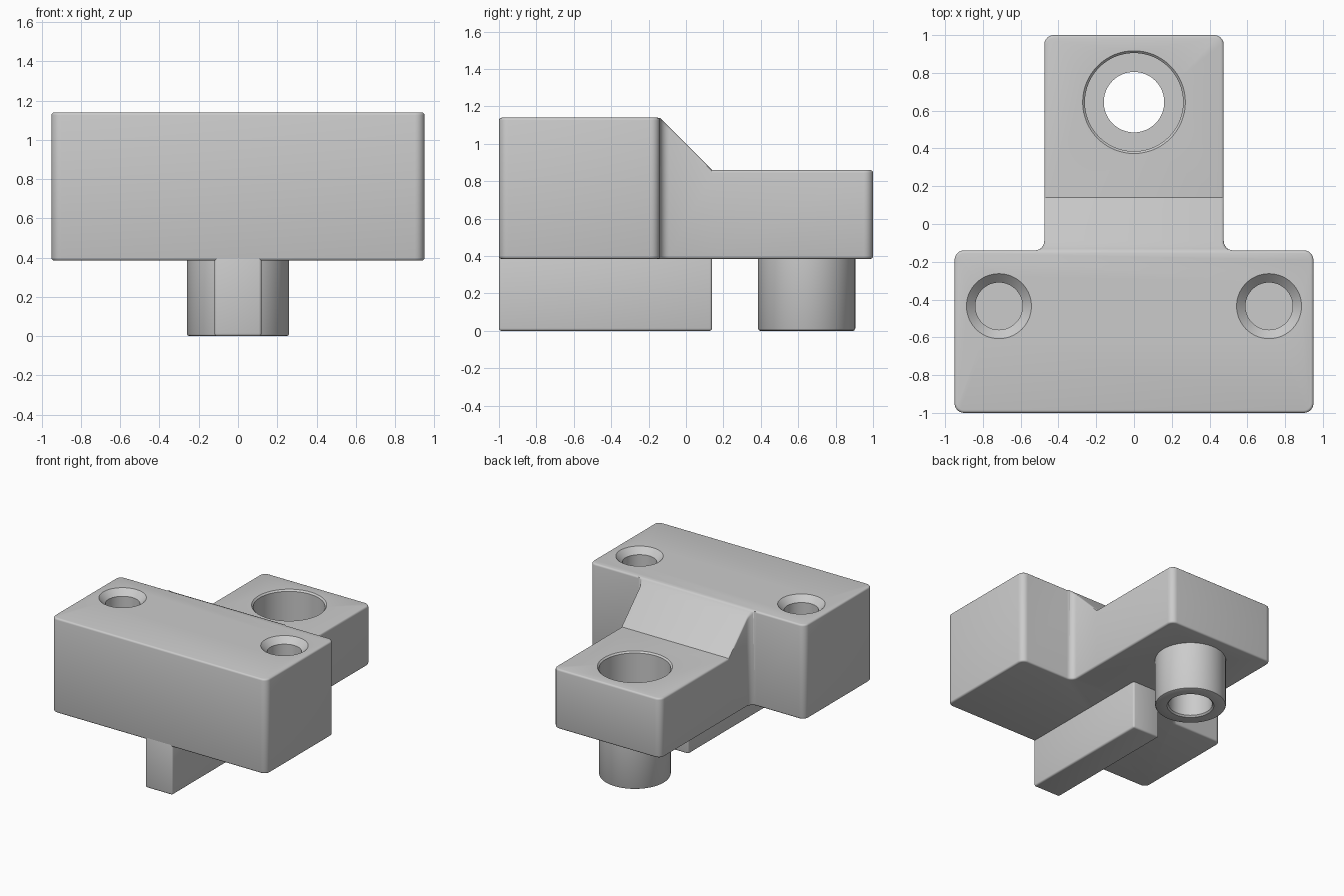
import bpy, bmesh
from math import cos, sin, pi, radians
from mathutils import Vector

default = bpy.data.objects.get("Cube")
if default:
    bpy.data.objects.remove(default, do_unlink=True)

grey = bpy.data.materials.new("plain grey")
grey.use_nodes = True
GREY = (0.6, 0.6, 0.6, 1)
grey.diffuse_color = GREY
grey.node_tree.nodes["Principled BSDF"].inputs["Base Color"].default_value = GREY

FRONT, STEP, SLOPE_END, BACK = -1, -0.14, 0.14, 1
BLOCK_X, ARM_X, RAIL_X = 0.95, 0.475, 0.12
BASE, ARM_TOP, BLOCK_TOP = 0.385, 0.86, 1.14
BORE_Y, SCREW_X, SCREW_Y = 0.645, 0.715, -0.435


def make_object(name, bm):
    bmesh.ops.recalc_face_normals(bm, faces=bm.faces)
    mesh = bpy.data.meshes.new(name)
    bm.to_mesh(mesh)
    bm.free()
    mesh.materials.append(grey)
    ob = bpy.data.objects.new(name, mesh)
    bpy.context.collection.objects.link(ob)
    return ob


def activate(ob):
    bpy.ops.object.select_all(action='DESELECT')
    ob.select_set(True)
    bpy.context.view_layer.objects.active = ob


def soften(ob):
    activate(ob)
    mod = ob.modifiers.new("soft edges", 'BEVEL')
    mod.width, mod.segments = 0.014, 3
    mod.limit_method, mod.angle_limit = 'ANGLE', radians(50)
    mod.use_clamp_overlap = False
    bpy.ops.object.modifier_apply(modifier=mod.name)


def shade(ob):
    activate(ob)
    bpy.ops.object.shade_smooth_by_angle(angle=radians(32))


def lathe(name, profile, x, y, closed=False, steps=64):
    """Revolve (radius, z) points about a vertical axis."""
    bm = bmesh.new()
    rings = [[bm.verts.new((x + r * cos(2 * pi * i / steps), y + r * sin(2 * pi * i / steps), z))
              for i in range(steps)] for r, z in profile]
    for a, b in zip(rings, rings[1:]):
        for i in range(steps):
            j = (i + 1) % steps
            bm.faces.new((a[i], a[j], b[j], b[i]))
    if closed:
        bm.faces.new(rings[0])
        bm.faces.new(rings[-1])
    return make_object(name, bm)


def cut(ob, cutter):
    activate(ob)
    mod = ob.modifiers.new("hole", 'BOOLEAN')
    mod.operation, mod.object, mod.solver = 'DIFFERENCE', cutter, 'EXACT'
    bpy.ops.object.modifier_apply(modifier=mod.name)
    bpy.data.objects.remove(cutter, do_unlink=True)


def rounded_outline(corners, radius=0.05, steps=6):
    """Round each (point, is_round) corner of a right-angled outline."""
    points = []
    for k, (p, is_round) in enumerate(corners):
        if not is_round:
            points.append(p)
            continue
        d1 = (corners[k - 1][0] - p).normalized()
        d2 = (corners[(k + 1) % len(corners)][0] - p).normalized()
        centre = p + radius * (d1 + d2)
        for i in range(steps + 1):
            t = pi / 2 * i / steps
            points.append(centre - radius * (d2 * cos(t) + d1 * sin(t)))
    return points


# Body: T-shaped outline raised to a block, a slope and a lower arm
half = [((BLOCK_X, FRONT), True), ((BLOCK_X, STEP), True), ((ARM_X, STEP), True),
        ((ARM_X, SLOPE_END), False), ((ARM_X, BACK), True)]
corners = [(Vector(p), r) for p, r in half]
corners += [(Vector((-p[0], p[1])), r) for p, r in reversed(half)]
outline = rounded_outline(corners)
bm = bmesh.new()
low = [bm.verts.new((p.x, p.y, BASE)) for p in outline]
high = [bm.verts.new((p.x, p.y, min(BLOCK_TOP, max(ARM_TOP, BLOCK_TOP + STEP - p.y))))
        for p in outline]
bm.faces.new(low)
for i in range(len(low)):
    j = (i + 1) % len(low)
    bm.faces.new((low[i], low[j], high[j], high[i]))
eps = 0.0001
bm.faces.new([v for v in high if v.co.y < STEP + eps])
bm.faces.new([v for v in high if STEP - eps < v.co.y < SLOPE_END + eps and abs(v.co.x) < 0.6])
bm.faces.new([v for v in high if v.co.y > SLOPE_END - eps])
body = make_object("body", bm)
soften(body)

# Stepped bore through the arm
cut(body, lathe("bore_cutter", [(0.16, 0.2), (0.16, 0.5), (0.26, 0.5), (0.26, ARM_TOP - 0.012),
                                (0.272, ARM_TOP), (0.272, 1)], 0, BORE_Y, True))

# Blind countersunk screw holes
for side in (-1, 1):
    cut(body, lathe("screw_cutter", [(0.125, 0.65), (0.125, BLOCK_TOP - 0.047),
                                     (0.172, BLOCK_TOP), (0.172, 1.3)],
                    side * SCREW_X, SCREW_Y, True))
shade(body)

# Rail under the block
bm = bmesh.new()
bmesh.ops.create_cube(bm, size=1)
rail_top = BASE + 0.03
for v in bm.verts:
    v.co = (v.co.x * 2 * RAIL_X, SLOPE_END if v.co.y > 0 else FRONT, rail_top if v.co.z > 0 else 0)
rail = make_object("rail", bm)
soften(rail)
shade(rail)

# Hollow boss under the arm
boss = lathe("boss", [(0.16, BASE), (0.16, 0.012), (0.172, 0), (0.248, 0),
                      (0.256, 0.004), (0.26, 0.012), (0.26, BASE)], 0, BORE_Y)
shade(boss)
